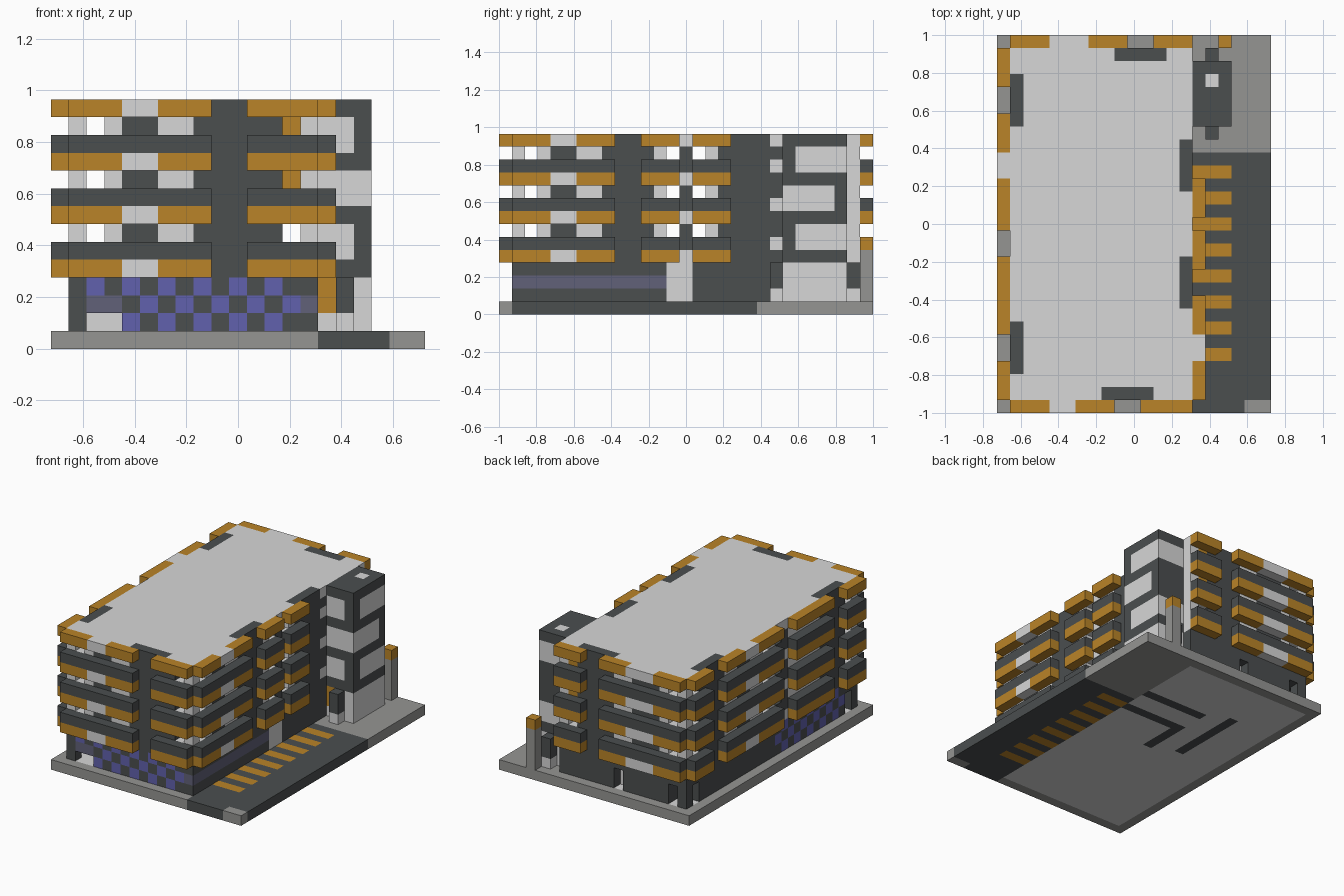
import bpy
import bmesh
from mathutils import Vector

default_cube = bpy.data.objects.get("Cube")
if default_cube:
    bpy.data.objects.remove(default_cube, do_unlink=True)

UNIT = 2 / 29
COLOURS = {
    "light_concrete": (0.68, 0.68, 0.68),
    "dark_cladding": (0.07, 0.077, 0.078),
    "ochre": (0.49, 0.23, 0.021),
    "tile_blue": (0.12, 0.12, 0.42),
    "paving_grey": (0.3, 0.3, 0.29),
    "slate_band": (0.12, 0.12, 0.19),
}
LIGHT, DARK, OCHRE, BLUE, GREY, SLATE = range(len(COLOURS))
materials = []
for name, rgb in COLOURS.items():
    material = bpy.data.materials.new(name)
    material.use_nodes = True
    material.diffuse_color = (*rgb, 1)
    shader = material.node_tree.nodes["Principled BSDF"]
    shader.inputs["Base Color"].default_value = (*rgb, 1)
    shader.inputs["Roughness"].default_value = 0.9
    materials.append(material)

# Building blocks on a modular grid: each cell belongs to one part and one colour
cells = {}


def span(value):
    """A single index or an inclusive (first, last) pair."""
    first, last = value if isinstance(value, tuple) else (value, value)
    return range(first, last + 1)


def fill(part, colour, x, y, z):
    """Fill a block; colour may be an index or a rule of the cell position."""
    for i in span(x):
        for j in span(y):
            for k in span(z):
                shade = colour(i, j, k) if callable(colour) else colour
                cells[i, j, k] = (part, shade)


def carve(x, y, z):
    for i in span(x):
        for j in span(y):
            for k in span(z):
                cells.pop((i, j, k), None)


def checker(i, j, k):
    return BLUE if (i + j + k) % 2 == 0 else DARK


# Plot with a light floor slab, parking strip, bay markings and inlays
fill("base", GREY, (0, 20), (0, 28), 0)
fill("base", LIGHT, (1, 14), (1, 27), 0)
fill("base", DARK, (15, 20), (0, 19), 0)
fill("base", GREY, (19, 20), 0, 0)
for row in range(4, 19, 2):
    fill("base", OCHRE, (15, 17), row, 0)
for x, y in (((8, 14), 21), ((8, 14), 18), (8, (14, 18)), (5, (15, 22))):
    fill("base", DARK, x, y, 0)

# Ground floor with tiled walls and a slate band
fill("ground_floor", DARK, (1, 14), (1, 27), (1, 3))
fill("ground_floor", checker, (4, 13), 1, (1, 3))
fill("ground_floor", checker, 1, (3, 13), (1, 3))
fill("ground_floor", BLUE, 2, 1, 3)
fill("ground_floor", SLATE, 14, (1, 12), 2)
fill("ground_floor", LIGHT, 14, (13, 14), (1, 3))

# Entrances and doorways
fill("entrance_walls", LIGHT, (2, 4), (2, 4), (1, 2))
carve((2, 3), (1, 3), 1)
carve(1, 2, (1, 2))
fill("entrance_walls", checker, 4, 1, (1, 2))
fill("entrance_canopy", SLATE, (2, 3), 1, 2)
carve(2, (26, 27), (1, 2))
carve(1, 26, (1, 2))
fill("back_door", LIGHT, 8, 26, (1, 2))
carve(8, 27, (1, 2))

# Upper storeys and roof
fill("upper_walls", LIGHT, (1, 14), (1, 27), (4, 13))
STOREYS = (4, 7, 10)


def window_posts(z):
    """Dark wall panels behind the railings."""
    for y in ((4, 5), 14):
        fill("wall_panels", DARK, 14, y, z)
    for y in ((12, 13), (18, 19)):
        fill("wall_panels", DARK, 1, y, z)
    fill("wall_panels", DARK, (4, 5), 1, z)
    fill("wall_panels", DARK, 12, 1, z)
    fill("wall_panels", DARK, (4, 6), 27, z)


for floor in STOREYS:
    window_posts((floor + 1, floor + 2))

# Full height pilasters
for x, y in (((8, 11), 1), ((9, 12), 27), (14, (8, 11)), (14, (17, 20)),
             (1, (3, 6)), (1, (22, 25))):
    fill("pilasters", DARK, x, y, (4, 13))

# Open galleries running through each storey
for floor in STOREYS:
    gap = floor + 2
    for x in (2, 13):
        carve(x, (1, 27), gap)
    for y in (2, 13, 15, 26):
        carve((1, 14), y, gap)
for floor in STOREYS[1:]:
    fill("gallery_end", OCHRE, 13, 27, floor + 2)

# Balconies: coloured slab edge with a dark railing above
FRONT = {(1, 3): OCHRE, (4, 5): LIGHT, (6, 8): OCHRE, (11, 14): OCHRE}
BACK = {(1, 3): OCHRE, (4, 6): LIGHT, (7, 9): OCHRE, (12, 14): OCHRE}
RIGHT_SIDE = {(1, 3): OCHRE, (4, 5): LIGHT, (6, 8): OCHRE,
              (11, 13): OCHRE, (15, 17): OCHRE}
LEFT_SIDE = {(1, 3): OCHRE, (6, 11): OCHRE, (14, 17): OCHRE,
             (18, 19): LIGHT, (20, 22): OCHRE, (25, 27): OCHRE}


def balcony_ring(colour_of, z, part):
    for run, colour in FRONT.items():
        fill(part, colour_of(colour), run, 0, z)
    for run, colour in BACK.items():
        fill(part, colour_of(colour), run, 28, z)
    for run, colour in RIGHT_SIDE.items():
        fill(part, colour_of(colour), 15, run, z)
    for run, colour in LEFT_SIDE.items():
        fill(part, colour_of(colour), 0, run, z)


for floor in STOREYS:
    balcony_ring(lambda colour: colour, floor, "balcony_slabs")
    balcony_ring(lambda colour: DARK, floor + 1, "balcony_railings")
balcony_ring(lambda colour: colour, 13, "roof_edge")

# Stair tower with wrapped light panels
fill("stair_tower", LIGHT, (15, 17), (22, 26), (1, 3))
fill("stair_tower", OCHRE, 15, 22, (2, 3))
fill("stair_tower", DARK, (15, 17), (22, 26), (4, 13))
for z in ((5, 6), (11, 12)):
    fill("stair_tower", LIGHT, 17, (23, 26), z)
    fill("stair_tower", LIGHT, (15, 16), 22, z)
    fill("stair_tower", LIGHT, (15, 16), 26, z)
fill("stair_tower", LIGHT, (15, 17), (22, 25), (8, 9))
fill("stair_tower", LIGHT, 16, 25, 13)


def link_colour(i, j, k):
    return LIGHT if k % 3 == 2 or k == 13 else DARK


# Links beside the tower
fill("tower_links", link_colour, 14, 21, (4, 13))
for y in (21, 27):
    fill("tower_doors", DARK, 16, y, (2, 3))
    fill("tower_doors", LIGHT, 16, y, 1)

# Gate post in the back corner
fill("gate_post", GREY, 17, 28, (1, 4))
fill("gate_post", OCHRE, 17, 28, 5)


def corner_loop(cell, axis, sign):
    """Four corners of one cell face, wound outwards."""
    u, v = (axis + 1) % 3, (axis + 2) % 3
    loop = []
    for a, b in ((0, 0), (1, 0), (1, 1), (0, 1))[::sign]:
        corner = list(cell)
        corner[axis] += sign > 0
        corner[u] += a
        corner[v] += b
        loop.append(tuple(corner))
    return loop


def build_part(part):
    """Skin the exposed faces of a part and merge flat areas of one colour."""
    bm = bmesh.new()
    verts = {}
    origin = Vector((10.5, 14.5, 0))
    for cell, (owner, colour) in cells.items():
        if owner != part:
            continue
        for axis in range(3):
            for sign in (-1, 1):
                beside = list(cell)
                beside[axis] += sign
                if tuple(beside) in cells:
                    continue
                loop = corner_loop(cell, axis, sign)
                for key in loop:
                    if key not in verts:
                        verts[key] = bm.verts.new((Vector(key) - origin) * UNIT)
                bm.faces.new([verts[key] for key in loop]).material_index = colour
    bmesh.ops.dissolve_limit(bm, angle_limit=0.01, verts=bm.verts[:],
                             edges=bm.edges[:], delimit={"MATERIAL"})
    mesh = bpy.data.meshes.new(part)
    for material in materials:
        mesh.materials.append(material)
    bm.to_mesh(mesh)
    bm.free()
    bpy.context.collection.objects.link(bpy.data.objects.new(part, mesh))


for part in sorted({owner for owner, _ in cells.values()}):
    build_part(part)
